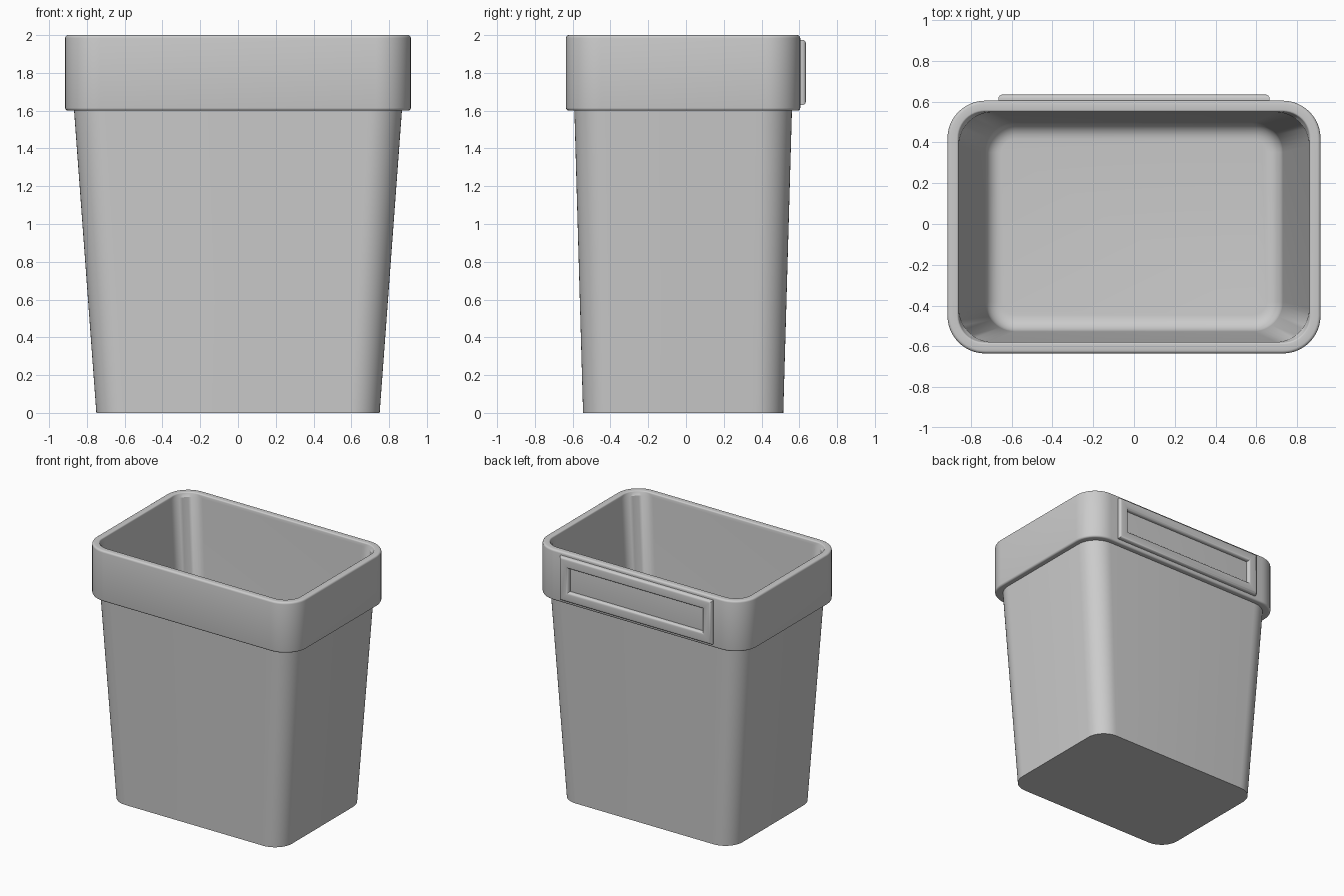
import bpy, bmesh
from math import sin, cos, pi, radians

if "Cube" in bpy.data.objects:
    bpy.data.objects.remove(bpy.data.objects["Cube"])

CY = -0.015      # centre of the bin in y
SEG = 12         # segments per rounded corner


def rounded_ring(hx, hy, r, z):
    """Rounded rectangle outline at height z."""
    pts = []
    for k, (sx, sy) in enumerate(((1, 1), (-1, 1), (-1, -1), (1, -1))):
        for i in range(SEG + 1):
            a = (k + i / SEG) * pi / 2
            pts.append((sx * (hx - r) + r * cos(a), CY + sy * (hy - r) + r * sin(a), z))
    return pts


def loft(name, rings, cap=False, closed=False):
    """Skin a sequence of equal-length rings."""
    bm = bmesh.new()
    loops = [[bm.verts.new(p) for p in ring] for ring in rings]
    pairs = list(zip(loops, loops[1:]))
    if closed:
        pairs.append((loops[-1], loops[0]))
    for a, b in pairs:
        n = len(a)
        for i in range(n):
            j = (i + 1) % n
            bm.faces.new((a[i], a[j], b[j], b[i]))
    if cap:
        bm.faces.new(loops[0][::-1])
        bm.faces.new(loops[-1])
    bmesh.ops.recalc_face_normals(bm, faces=bm.faces)
    mesh = bpy.data.meshes.new(name)
    bm.to_mesh(mesh)
    bm.free()
    ob = bpy.data.objects.new(name, mesh)
    bpy.context.collection.objects.link(ob)
    bpy.ops.object.select_all(action='DESELECT')
    ob.select_set(True)
    bpy.context.view_layer.objects.active = ob
    bpy.ops.object.shade_smooth_by_angle(angle=radians(32))
    return ob


def arc(cx, cz, r, a0, a1, n=4):
    """Points of a fillet as (offset, height)."""
    return [(cx + r * cos(radians(a0 + (a1 - a0) * i / n)),
             cz + r * sin(radians(a0 + (a1 - a0) * i / n))) for i in range(n + 1)]


# Bin: tapered outer wall, overhanging rim, inner wall and filleted floor
rings = [rounded_ring(0.75, 0.53, 0.15, 0), rounded_ring(0.868, 0.576, 0.17, 1.602)]
RX, RY, RR, B = 0.915, 0.62, 0.185, 0.015
rim = ([(-0.045, 1.602)] + arc(-B, 1.6 + B, B, -90, 0) + arc(-B, 2 - B, B, 0, 90)
       + arc(-0.045, 1.99, 0.01, 90, 180))
rings += [rounded_ring(RX + d, RY + d, RR + d, z) for d, z in rim[1:]]
rings.append(rounded_ring(0.859, 0.564, 0.165, 1.97))
F = 0.08
rings += [rounded_ring(0.73 + d, 0.512 + d, 0.145 + d, z)
          for d, z in arc(-F, 0.04 + F, F, 0, -90, 6)]
loft("bin_body", rings, cap=True)

# Raised label frame on the back of the rim
frame = ([(0.0, 0.59)] + [(0.02 - x, y) for x, y in arc(0, 0.615, 0.02, 0, 90)]
         + [(0.06 - x, y) for x, y in arc(0, 0.615, 0.02, 90, 180)] + [(0.08, 0.59)])
frame_rings = []
for d, y in frame:
    x, z0, z1 = 0.665 - d, 1.63 + d, 1.975 - d
    frame_rings.append([(-x, y, z0), (x, y, z0), (x, y, z1), (-x, y, z1)])
loft("label_frame", frame_rings, closed=True)
